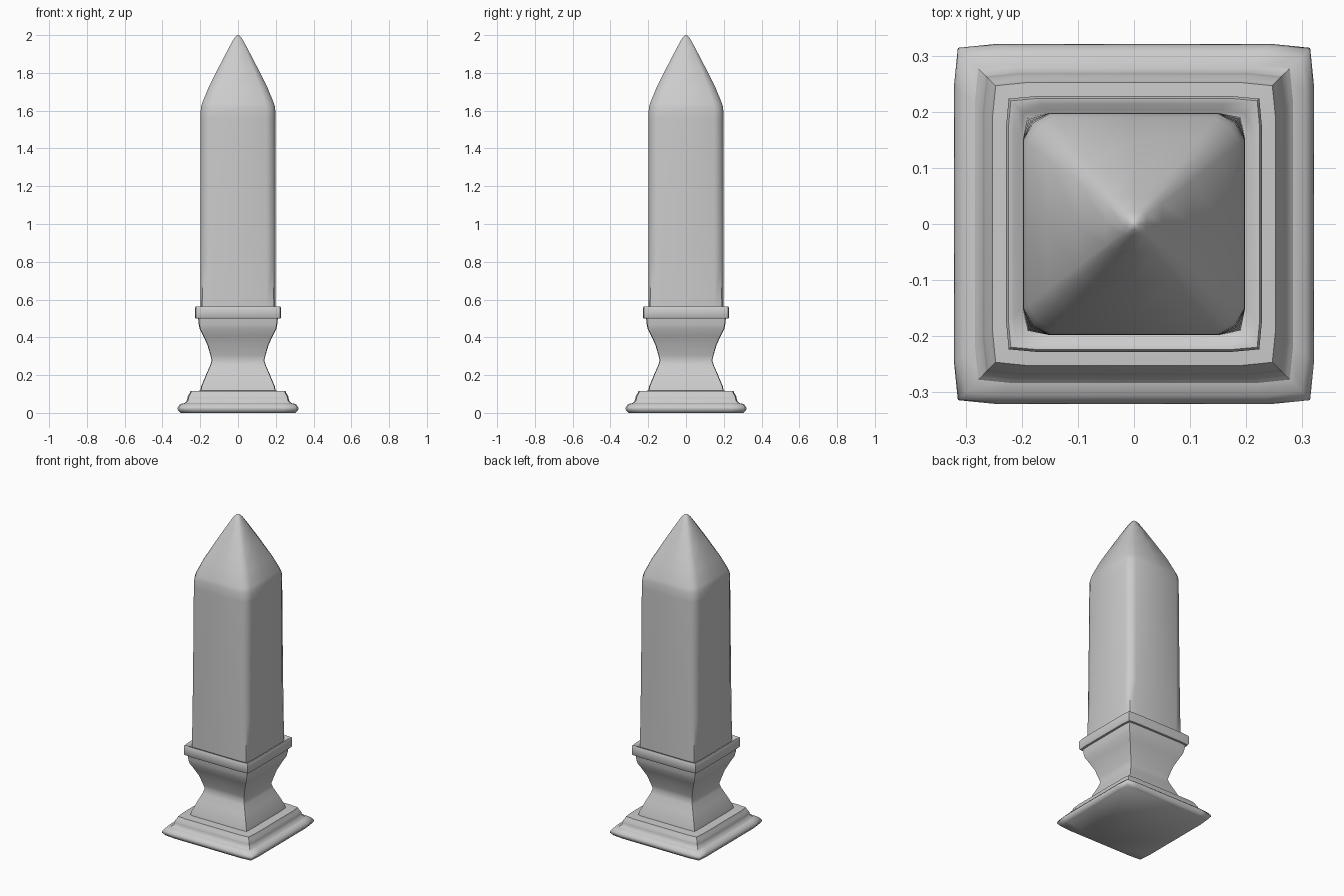
import bpy, bmesh, math

if "Cube" in bpy.data.objects:
    bpy.data.objects.remove(bpy.data.objects["Cube"])


def section(h, c, z):
    """Slightly bulged square ring: h = half width, c = corner half width."""
    s = h * 0.76
    quarter = [(h, -s), (h * 1.0, 0), (h, s), (c, c), ]
    pts = []
    for k in range(4):
        for x, y in quarter:
            for _ in range(k):
                x, y = -y, x
            pts.append((x, y, z))
    return pts


def loft(name, rows, angle=40):
    """Stack square rings (half width, corner, z) into a closed, smooth solid."""
    bm = bmesh.new()
    rings = [[bm.verts.new(p) for p in section(*r)] for r in rows]
    n = len(rings[0])
    for a, b in zip(rings, rings[1:]):
        for i in range(n):
            j = (i + 1) % n
            bm.faces.new((a[i], a[j], b[j], b[i]))
    bm.faces.new(rings[0][::-1])
    bm.faces.new(rings[-1])
    bmesh.ops.recalc_face_normals(bm, faces=bm.faces[:])
    me = bpy.data.meshes.new(name)
    bm.to_mesh(me)
    bm.free()
    ob = bpy.data.objects.new(name, me)
    bpy.context.collection.objects.link(ob)
    bpy.ops.object.select_all(action='DESELECT')
    ob.select_set(True)
    bpy.context.view_layer.objects.active = ob
    bpy.ops.object.shade_smooth_by_angle(angle=math.radians(angle))
    return ob


def rows(profile, ratio):
    return [(h, h * ratio, z) for h, z in profile]


# Bottom plinth slab with rounded rim
loft("plinth", rows([(0.305, 0.0), (0.312, 0.008), (0.321, 0.02), (0.318, 0.032),
                     (0.306, 0.047), (0.275, 0.053)], 0.978), 60)

# Moulded step above the plinth
loft("plinth_step", rows([(0.285, 0.05), (0.279, 0.056), (0.27, 0.066), (0.268, 0.078),
                          (0.265, 0.09), (0.257, 0.102), (0.252, 0.115),
                          (0.19, 0.118)], 0.978), 50)

# Waisted pedestal
loft("pedestal", rows([(0.201, 0.11), (0.195, 0.14), (0.168, 0.205), (0.148, 0.25),
                       (0.139, 0.278), (0.146, 0.305), (0.162, 0.36), (0.185, 0.41),
                       (0.203, 0.445), (0.208, 0.47), (0.211, 0.50)], 0.985), 45)

# Collar with a soft inner lip
loft("collar", rows([(0.205, 0.50), (0.224, 0.50), (0.228, 0.506), (0.228, 0.555),
                     (0.224, 0.562), (0.214, 0.561), (0.202, 0.548),
                     (0.19, 0.545)], 0.98), 50)

# Shaft and pointed tip
loft("shaft", [(0.198, 0.190, 0.54), (0.198, 0.187, 0.80), (0.198, 0.184, 1.20),
               (0.198, 0.182, 1.56), (0.197, 0.180, 1.615), (0.190, 0.172, 1.64),
               (0.155, 0.139, 1.725), (0.102, 0.090, 1.83), (0.050, 0.043, 1.93),
               (0.022, 0.018, 1.981), (0.010, 0.008, 1.996), (0.003, 0.0025, 2.0)], 60)
